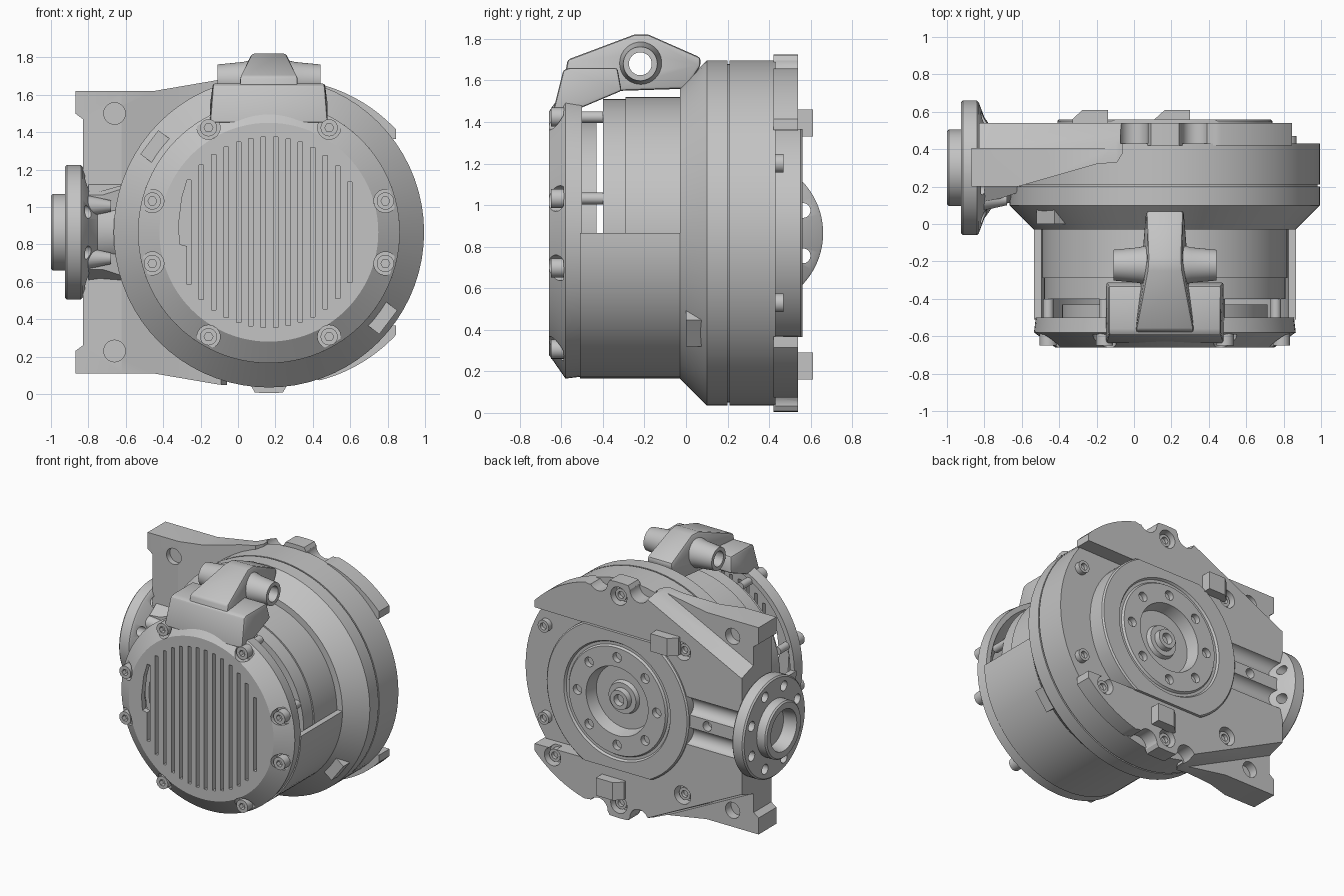
import bpy, bmesh, math
from mathutils import Vector, Matrix

if "Cube" in bpy.data.objects:
    bpy.data.objects.remove(bpy.data.objects["Cube"])

CX, CZ = 0.165, 0.865          # main axis, running along y
FY = 0.30                      # y of the side flange axis

metal = bpy.data.materials.new("cast grey")
metal.use_nodes = True
GREY = (0.55, 0.55, 0.55, 1)
metal.diffuse_color = GREY
metal.node_tree.nodes["Principled BSDF"].inputs["Base Color"].default_value = GREY


def finish(name, bm):
    bmesh.ops.recalc_face_normals(bm, faces=bm.faces)
    me = bpy.data.meshes.new(name)
    bm.to_mesh(me)
    bm.free()
    me.materials.append(metal)
    ob = bpy.data.objects.new(name, me)
    bpy.context.collection.objects.link(ob)
    return ob


def activate(ob):
    bpy.ops.object.select_all(action='DESELECT')
    ob.select_set(True)
    bpy.context.view_layer.objects.active = ob


def smooth(ob):
    activate(ob)
    bpy.ops.object.shade_smooth_by_angle(angle=math.radians(30))
    return ob


def lathe(name, profile, axis='Y', center=(CX, 0, CZ), steps=72, angle=math.tau):
    """Spin closed (along, radius) points round the y or x axis."""
    bm = bmesh.new()
    vs = [bm.verts.new((r, a, 0) if axis == 'Y' else (a, r, 0)) for a, r in profile]
    for i, v in enumerate(vs):
        bm.edges.new((v, vs[(i + 1) % len(vs)]))
    ax = Vector((0, 1, 0)) if axis == 'Y' else Vector((1, 0, 0))
    bmesh.ops.spin(bm, geom=bm.verts[:] + bm.edges[:], cent=(0, 0, 0), axis=ax,
                   angle=angle, steps=steps)
    bmesh.ops.remove_doubles(bm, verts=bm.verts, dist=1e-4)
    loose = [e for e in bm.edges if not e.link_faces]
    bmesh.ops.delete(bm, geom=loose, context='EDGES')
    bmesh.ops.holes_fill(bm, edges=[e for e in bm.edges if e.is_boundary], sides=0)
    bmesh.ops.translate(bm, verts=bm.verts, vec=center)
    return finish(name, bm)


def rod(name, axis, a0, a1, r0, center, r1=None, steps=32):
    return lathe(name, [(a0, 0), (a0, r0), (a1, r0 if r1 is None else r1), (a1, 0)],
                 axis, center, steps)


def prism(name, pts, axis, lo, hi):
    """Extrude a 2D outline along x (y,z), y (x,z) or z (x,y)."""
    def put(p, d):
        return {'X': (d, *p), 'Y': (p[0], d, p[1]), 'Z': (*p, d)}[axis]
    bm = bmesh.new()
    a = [bm.verts.new(put(p, lo)) for p in pts]
    b = [bm.verts.new(put(p, hi)) for p in pts]
    bm.faces.new(a)
    bm.faces.new(b[::-1])
    for i in range(len(pts)):
        j = (i + 1) % len(pts)
        bm.faces.new((a[i], b[i], b[j], a[j]))
    return finish(name, bm)


def box(name, x, y, z):
    return prism(name, [(x[0], z[0]), (x[1], z[0]), (x[1], z[1]), (x[0], z[1])], 'Y', *y)


def cut(ob, cutters, op='DIFFERENCE'):
    for c in cutters:
        m = ob.modifiers.new("cut", 'BOOLEAN')
        m.operation, m.object, m.solver = op, c, 'EXACT'
        activate(ob)
        bpy.ops.object.modifier_apply(modifier=m.name)
        bpy.data.objects.remove(c)
    return ob


def bevel(ob, width):
    m = ob.modifiers.new("bevel", 'BEVEL')
    m.width, m.segments, m.limit_method = width, 2, 'ANGLE'
    activate(ob)
    bpy.ops.object.modifier_apply(modifier=m.name)
    return smooth(ob)


def ring_points(radius, degrees):
    return [(CX + radius * math.cos(math.radians(d)),
             CZ + radius * math.sin(math.radians(d))) for d in degrees]


def copies(source, name, places):
    """Linked copies of a small part; the source object is dropped."""
    for place in places:
        ob = bpy.data.objects.new(name, source.data)
        ob.location = place
        bpy.context.collection.objects.link(ob)
    bpy.data.objects.remove(source)


# motor drum and lower half shell
smooth(lathe("motor_drum", [(-.40, 0), (-.40, .645), (-.29, .645), (-.29, .655),
                            (-.02, .655), (-.02, 0)]))
smooth(lathe("lower_shell", [(-.51, .66), (-.51, .70), (-.02, .70), (-.02, .66)],
             steps=40, angle=math.pi))

# front cover with slotted grille and screw pockets
cover = lathe("front_cover", [(-.50, .655), (-.50, .69), (-.58, .70), (-.66, .585),
                              (-.66, 0), (-.62, 0), (-.62, .56)], steps=96)
slots = []
for i in range(14):
    x = -0.262 + 0.0662 * i
    h = math.sqrt(max(0.51 ** 2 - (x - CX) ** 2, 0.01))
    slots.append(box("slot", (x - .012, x + .012), (-.70, -.55), (CZ - h, CZ + h)))
slots.append(prism("side_slot", [(-.27, .79), (-.31, .80), (-.318, .90), (-.30, 1.05),
                                 (-.27, 1.15)], 'Y', -.70, -.55))
screws = ring_points(.645, (15, 60, 120, 165, 195, 240, 300, 345))
slots += [rod("pocket", 'Y', -.70, -.59, .062, (x, 0, z), steps=24) for x, z in screws]
smooth(cut(cover, slots))
screw = cut(rod("cover_screw", 'Y', -.65, -.58, .046, (0, 0, 0), steps=24),
            [rod("socket", 'Y', -.70, -.615, .024, (0, 0, 0), steps=6)])
copies(smooth(screw), "cover_screw", [(x, 0, z) for x, z in screws])
for x, z in screws:
    if z > CZ:
        smooth(rod("cover_post", 'Y', -.52, -.40, .028, (x - .03 * (x > CX), 0, z), steps=16))
smooth(lathe("fan_ring", [(-.52, .52), (-.52, .55), (-.43, .55), (-.43, .52)]))

# gear housing with flared front and parting groove
smooth(lathe("gear_housing", [(-.03, 0), (-.03, .70), (.10, .83), (.20, .83), (.20, .815),
                              (.21, .815), (.21, .83), (.43, .83), (.43, 0)], steps=72))
for deg in (143, -37):
    lug = box("housing_lug", (.68, .80), (0, .16), (-.08, .08))
    lug.data.transform(Matrix.Translation((CX, 0, CZ)) @ Matrix.Rotation(math.radians(-deg), 4, 'Y'))

# rear plate: round, with raised arcs and end tabs
outline = []
for i in range(180):
    d = i * 2 - 179
    a = abs(d)
    r = .82
    if a < 73:
        r = .835 + .04 * (73 - max(a, 38)) / 35
    if abs(a - 90) < 6.5:
        r = .86
    px, pz = ring_points(r, (d,))[0]
    outline.append((min(px, .845), pz))
plate = prism("rear_plate", outline, 'Y', .42, .54)

# side bracket: plan outline crossed with front outline
half = [(-.83, 1.47), (-.87, 1.50), (-.87, 1.62), (-.45, 1.62), (-.10, 1.68), (.08, 1.69)]
front = half + [(x, 2 * CZ - z) for x, z in half[::-1]]
bracket = prism("side_bracket", [(-.9, .2), (-.62, .2), (-.2, .32), (-.09, .33), (-.06, .38),
                                 (-.06, .54), (-.9, .54)], 'Z', -.1, 1.9)
cut(bracket, [prism("front_outline", front, 'Y', 0, .8)], 'INTERSECT')
cut(plate, [bracket], 'UNION')

# rear recesses, pockets, grooves and mounting holes
bolts = [(CX, 1.625), (CX, .105), (.70, .31), (-.35, 1.36), (-.35, .31)]
rim_bolts = ring_points(.74, (27, -27))
cuts = [prism("side_recess", ring_points(.57, range(-60, 61, 3))
              + [(1.1, CZ + .5), (1.1, CZ - .5)], 'Y', .40, .7),
        rod("boss_seat", 'Y', .40, .7, .45, (CX, 0, CZ), steps=64)]
for s in (-1, 1):
    # the corner wings are thinner than the plate, with a sloping step
    wing = prism("wing_step", [(-.05, CZ + s * .80), (-.82, CZ + s * .42), (-1, CZ + s * .42),
                               (-1, CZ + s), (-.05, CZ + s)], 'Y', .405, .56)
    for v in wing.data.vertices:
        if v.co.y < .5:
            v.co.z += s * .05
    cuts.append(wing)
    cuts.append(rod("groove", 'X', -1, -.38, .065, (0, .55, CZ + s * .11), steps=24))
cuts += [rod("pocket", 'Y', .47, .7, .066, (x, 0, z), steps=24) for x, z in bolts]
cuts += [rod("scallop", 'Y', .43, .7, .075, (CX + sx * .165, 0, CZ + sz * .83), steps=24)
         for sx in (-1, 1) for sz in (-1, 1)]
for z in (1.50, .23):
    cuts += [rod("hole", 'Y', .1, .24, .058, (-.66, 0, z)),
             rod("hole", 'Y', .34, .7, .058, (-.66, 0, z))]
cuts.append(rod("hole", 'Y', .48, .7, .035, (-.55, 0, CZ), steps=16))
smooth(cut(plate, cuts))
head = lathe("rear_bolt", [(.46, 0), (.46, .045), (.515, .045), (.515, .025), (.49, .025),
                           (.49, 0)], center=(0, 0, 0), steps=18)
copies(smooth(head), "rear_bolt", [(x, 0, z) for x, z in bolts]
       + [(x, -.045, z) for x, z in rim_bolts])

# output boss: round plate trimmed top and bottom, with bearing seat
boss = lathe("output_boss", [(.42, 0), (.42, .575), (.55, .575), (.56, .565), (.56, .43),
                             (.545, .42), (.545, .40), (.56, .39), (.56, .25),
                             (.47, .23), (.47, .12), (.50, .11), (.50, .075), (.54, .07),
                             (.54, .04), (.50, .035), (.50, 0)])
cut(boss, [box("trim", (-.5, .8), (.3, .7), (CZ - .5, CZ + .5))], 'INTERSECT')
smooth(cut(boss, [rod("hole", 'Y', .52, .7, .035, (x, 0, z), steps=16)
                  for x, z in ring_points(.32, range(0, 360, 45))]))
for x, z in ((-.235, 1.395), (.205, .225)):
    prism("rear_lug", [(x - .095, .53), (x + .095, .53), (x + .095, .61), (x - .04, .61),
                       (x - .095, .56)], 'Z', z - .065, z + .065)

# side flange with hub, neck and bolt circle
flange = lathe("side_flange", [(-.93, .14), (-1.0, .15), (-1.0, .195), (-.99, .205),
                               (-.925, .205), (-.925, .35), (-.915, .36), (-.84, .36),
                               (-.83, .35), (-.80, .27), (-.75, .20), (-.55, .17), (-.55, 0),
                               (-.90, 0), (-.90, .14)], 'X', (0, FY, CZ))
ring = [math.radians(22.5 + 45 * i) for i in range(8)]
smooth(cut(flange, [rod("hole", 'X', -1.1, -.7, .036,
                        (0, FY + .285 * math.cos(a), CZ + .285 * math.sin(a)), steps=16)
                    for a in ring]))
# sloping saddle that blends the neck into the bracket
saddle = prism("neck_saddle", [(-.80, .12), (-.72, .135), (-.10, .34), (-.10, .41),
                               (-.80, .41)], 'Z', CZ - .40, CZ + .40)
for v in saddle.data.vertices:
    if v.co.y < .3:
        v.co.z = CZ + (v.co.z - CZ) * .5
for s in (-1, 1):
    smooth(rod("flange_rib", 'X', -.84, -.68, .065, (0, .13, CZ + s * .14), .03, 24))

# lifting eye on top
block = prism("lifting_base", [(-.64, 1.45), (-.59, 1.65), (-.56, 1.66), (-.33, 1.66),
                               (-.31, 1.55), (-.50, 1.47)], 'X', CX - .315, CX + .315)
for v in block.data.vertices:
    if v.co.z > 1.6:
        v.co.x = CX + (v.co.x - CX) * .95
bevel(block, .012)
arm = prism("lifting_arm", [(-.60, 1.52), (-.57, 1.70), (-.25, 1.82), (-.18, 1.82),
                            (.07, 1.71), (.07, 1.67), (0, 1.56), (-.31, 1.55)], 'X', -1, 1)
for v in arm.data.vertices:
    w = .14 - .05 * (v.co.y + .55) / .63
    v.co.x = CX + v.co.x * w * (.8 if v.co.z > 1.8 else 1.1)
bevel(arm, .015)
EYE = (CX, -.22, 1.68)
eye = lathe("lifting_eye", [(-.275, 0), (-.275, .082), (-.14, .095), (-.10, .105), (.10, .105),
                            (.14, .095), (.275, .082), (.275, 0)], 'X', EYE, 40)
for part in (arm, eye):
    smooth(cut(part, [rod("bore", 'X', -.4, .4, .055, EYE)]))
